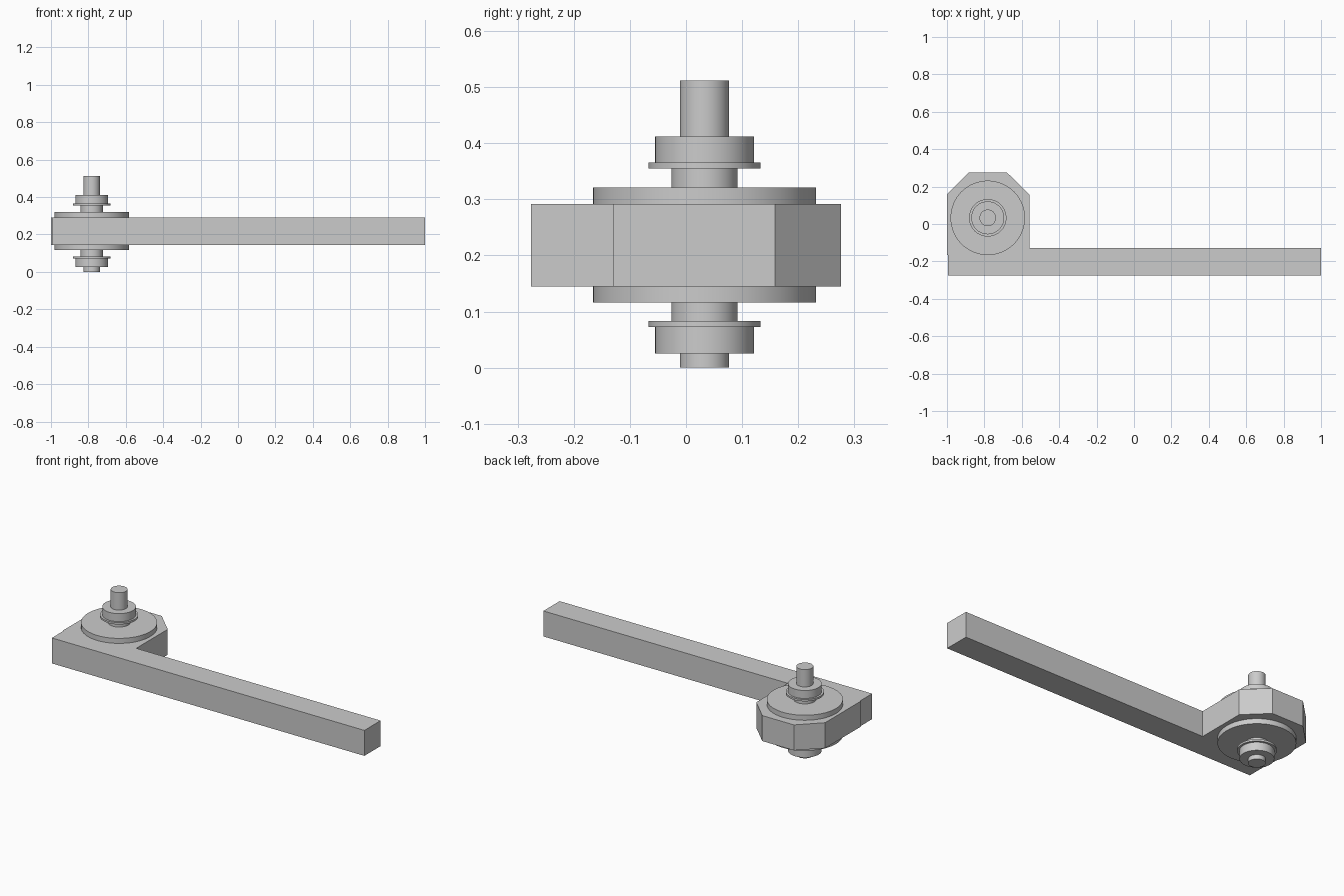
import bpy, bmesh, math
from mathutils import Matrix

default = bpy.data.objects.get("Cube")
if default:
    bpy.data.objects.remove(default, do_unlink=True)

metal = bpy.data.materials.new("grey metal")
metal.use_nodes = True
GREY = (0.6, 0.6, 0.6, 1)
metal.diffuse_color = GREY
metal.node_tree.nodes["Principled BSDF"].inputs["Base Color"].default_value = GREY

AXIS_X, AXIS_Y = -0.782, 0.033


def finish(bm, name, smooth=False):
    bmesh.ops.recalc_face_normals(bm, faces=bm.faces)
    mesh = bpy.data.meshes.new(name)
    bm.to_mesh(mesh)
    bm.free()
    mesh.materials.append(metal)
    obj = bpy.data.objects.new(name, mesh)
    bpy.context.collection.objects.link(obj)
    if smooth:
        bpy.ops.object.select_all(action='DESELECT')
        obj.select_set(True)
        bpy.context.view_layer.objects.active = obj
        bpy.ops.object.shade_smooth_by_angle(angle=math.radians(30))
    return obj


def cylinder(name, radius, z0, z1):
    bm = bmesh.new()
    bmesh.ops.create_cone(
        bm, cap_ends=True, segments=64, radius1=radius, radius2=radius,
        depth=z1 - z0,
        matrix=Matrix.Translation((AXIS_X, AXIS_Y, (z0 + z1) / 2)))
    return finish(bm, name, smooth=True)


# Arm and chamfered bearing housing, one extruded outline
outline = [(-0.995, -0.276), (1, -0.276), (1, -0.128), (-0.56, -0.128),
           (-0.56, 0.159), (-0.68, 0.276), (-0.882, 0.276), (-1, 0.159),
           (-1, -0.165), (-0.995, -0.165)]
bm = bmesh.new()
base = bm.faces.new([bm.verts.new((x, y, 0.145)) for x, y in outline])
top = bmesh.ops.extrude_face_region(bm, geom=[base], use_keep_orig=True)["geom"]
bmesh.ops.translate(bm, vec=(0, 0, 0.147),
                    verts=[v for v in top if isinstance(v, bmesh.types.BMVert)])
finish(bm, "arm_and_housing")

# Turned parts stacked on the shaft axis
cylinder("shaft", 0.044, 0, 0.512)
cylinder("upper_disc", 0.199, 0.292, 0.321)
cylinder("lower_disc", 0.199, 0.116, 0.145)
cylinder("upper_spacer", 0.059, 0.321, 0.355)
cylinder("lower_spacer", 0.059, 0.083, 0.116)
cylinder("upper_washer", 0.1, 0.355, 0.366)
cylinder("lower_washer", 0.1, 0.072, 0.083)
cylinder("upper_collar", 0.088, 0.366, 0.412)
cylinder("lower_collar", 0.088, 0.025, 0.072)
